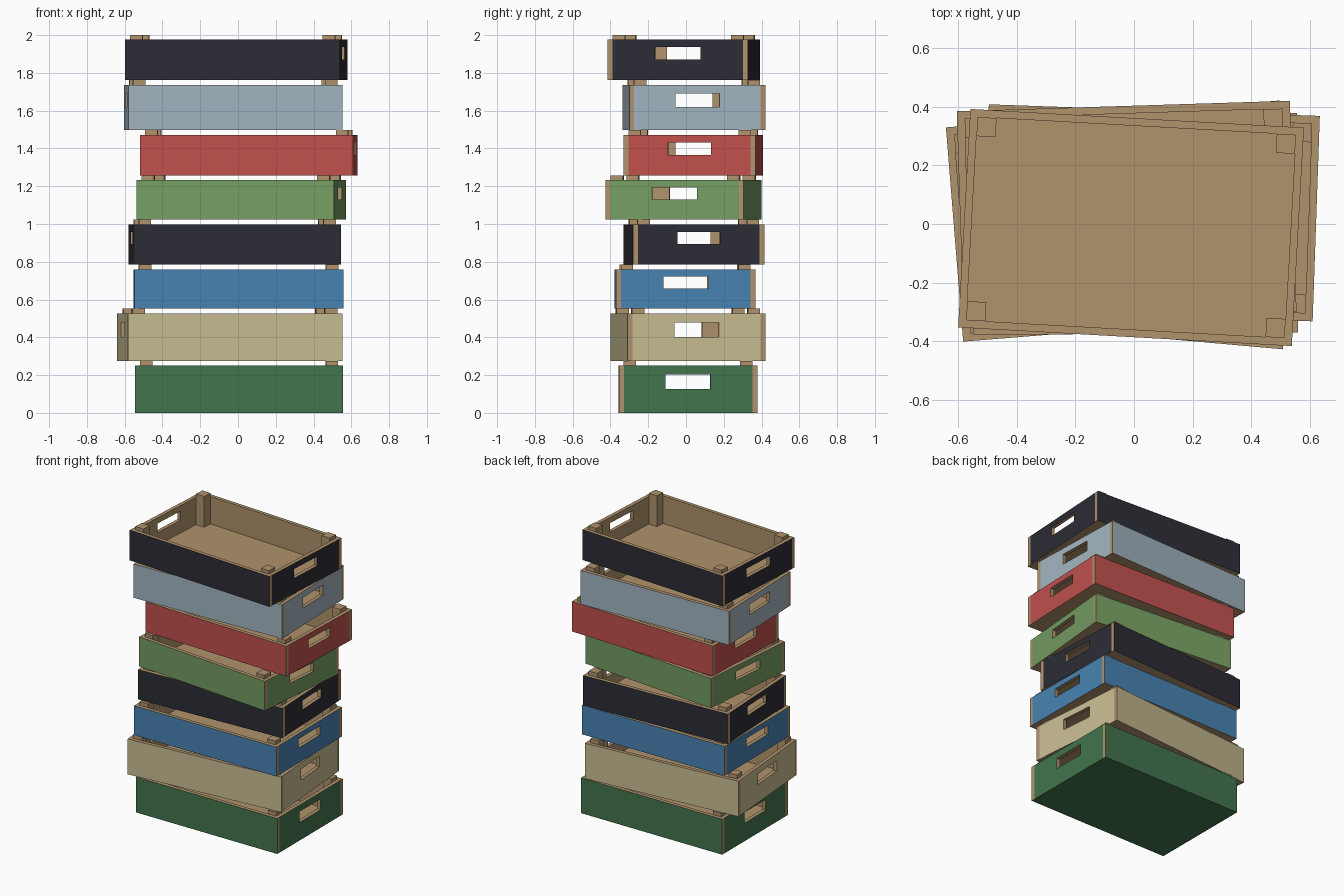
import bpy, bmesh, math
from mathutils import Matrix

if "Cube" in bpy.data.objects:
    bpy.data.objects.remove(bpy.data.objects["Cube"])

T = 0.026      # board thickness
POST = 0.065   # corner post width


def material(name, hex_code):
    rgb = [int(hex_code[i:i + 2], 16) / 255 for i in (0, 2, 4)]
    lin = [c / 12.92 if c <= 0.04045 else ((c + 0.055) / 1.055) ** 2.4 for c in rgb]
    m = bpy.data.materials.new(name)
    m.diffuse_color = (*lin, 1)
    m.use_nodes = True
    m.node_tree.nodes["Principled BSDF"].inputs["Base Color"].default_value = m.diffuse_color
    return m


wood = material("bare_wood", "B0936C")
paints = {
    "dark_green": material("dark_green", "42754E"),
    "tan": material("tan", "C9BD92"),
    "blue": material("blue", "4983B3"),
    "black": material("black", "2C2C36"),
    "light_green": material("light_green", "769F63"),
    "red": material("red", "C1514E"),
    "grey_blue": material("grey_blue", "A3B5C0"),
}


def finish(bm, name, paint, matrix, outward=False, under=False):
    """Wood everywhere, paint on outward (-y) and optionally downward faces."""
    bmesh.ops.recalc_face_normals(bm, faces=bm.faces)
    for f in bm.faces:
        out = outward and f.normal.y < -0.9 and f.calc_center_median().y < T / 2
        f.material_index = int(out or (under and f.normal.z < -0.9
                                       and f.calc_center_median().z < 0.001))
    me = bpy.data.meshes.new(name)
    bm.to_mesh(me)
    bm.free()
    me.materials.append(wood)
    me.materials.append(paint)
    ob = bpy.data.objects.new(name, me)
    bpy.context.collection.objects.link(ob)
    ob.matrix_world = matrix


def box(name, x, y, z0, z1, sx, sy, paint, matrix, under=False):
    bm = bmesh.new()
    bmesh.ops.create_cube(bm, size=1, matrix=Matrix.Translation((x, y, (z0 + z1) / 2))
                          @ Matrix.Diagonal((sx, sy, z1 - z0, 1)))
    finish(bm, name, paint, matrix, under=under)


def board(name, width, h, paint, matrix, hole=0, under=False):
    """Upright board, outer face at y=0 facing -y, with an optional handle slot."""
    def loop(hw, z0, z1):
        return [bm.verts.new((x, 0, z)) for x, z in
                ((-hw, z0), (hw, z0), (hw, z1), (-hw, z1))]
    bm = bmesh.new()
    a = loop(width / 2, 0, h)
    if hole:
        b = loop(hole / 2, 0.51 * h, 0.815 * h)
        faces = [bm.faces.new((a[i], a[(i + 1) % 4], b[(i + 1) % 4], b[i]))
                 for i in range(4)]
    else:
        faces = [bm.faces.new(a)]
    ext = bmesh.ops.extrude_face_region(bm, geom=faces, use_keep_orig=True)["geom"]
    bmesh.ops.translate(bm, vec=(0, T, 0),
                        verts=[v for v in ext if isinstance(v, bmesh.types.BMVert)])
    finish(bm, name, paint, matrix, outward=True, under=under)


def crate(n, colour, cx, cy, angle, w, d, z0, z1, top):
    paint, h, under = paints[colour], z1 - z0, n == 1
    base = Matrix.Translation((cx, cy, z0)) @ Matrix.Rotation(math.radians(angle), 4, 'Z')
    # four walls: long boards front and back, handled boards between them
    for k, side in enumerate(("front", "right", "back", "left")):
        long = k % 2 == 0
        m = base @ Matrix.Rotation(k * math.pi / 2, 4, 'Z') \
            @ Matrix.Translation((0, -(d if long else w) / 2, 0))
        board(f"crate_{n}_{side}_board", w if long else d - 2 * T, h, paint, m,
              0 if long else 0.323 * d, under)
    # floor
    box(f"crate_{n}_floor", 0, 0, 0, 0.02, w - 2 * T, d - 2 * T, paint, base, under)
    # corner posts that carry the next crate
    for sx in (-1, 1):
        for sy in (-1, 1):
            box(f"crate_{n}_post", sx * (w / 2 - T - POST / 2), sy * (d / 2 - T - POST / 2),
                0.02, top - z0, POST, POST, paint, base)


# colour, centre x, centre y, turn, width, depth, bottom, wall top
stack = [
    ("dark_green", 0.005, 0.01, 0.1, 1.10, 0.733, 0.0, 0.25),
    ("tan", -0.043, 0.01, 4.6, 1.14, 0.732, 0.276, 0.525),
    ("blue", 0.003, -0.005, 0.4, 1.107, 0.738, 0.553, 0.76),
    ("black", -0.018, 0.042, 2.6, 1.095, 0.696, 0.786, 0.997),
    ("light_green", 0.017, -0.014, -5.1, 1.05, 0.735, 1.024, 1.232),
    ("red", 0.057, 0.038, -2.0, 1.128, 0.70, 1.258, 1.47),
    ("grey_blue", -0.025, 0.042, 1.8, 1.135, 0.72, 1.497, 1.735),
    ("black", -0.01, -0.012, -3.2, 1.138, 0.745, 1.762, 1.976),
]
for i, c in enumerate(stack):
    crate(i + 1, *c, stack[i + 1][6] if i < 7 else 2.0)
